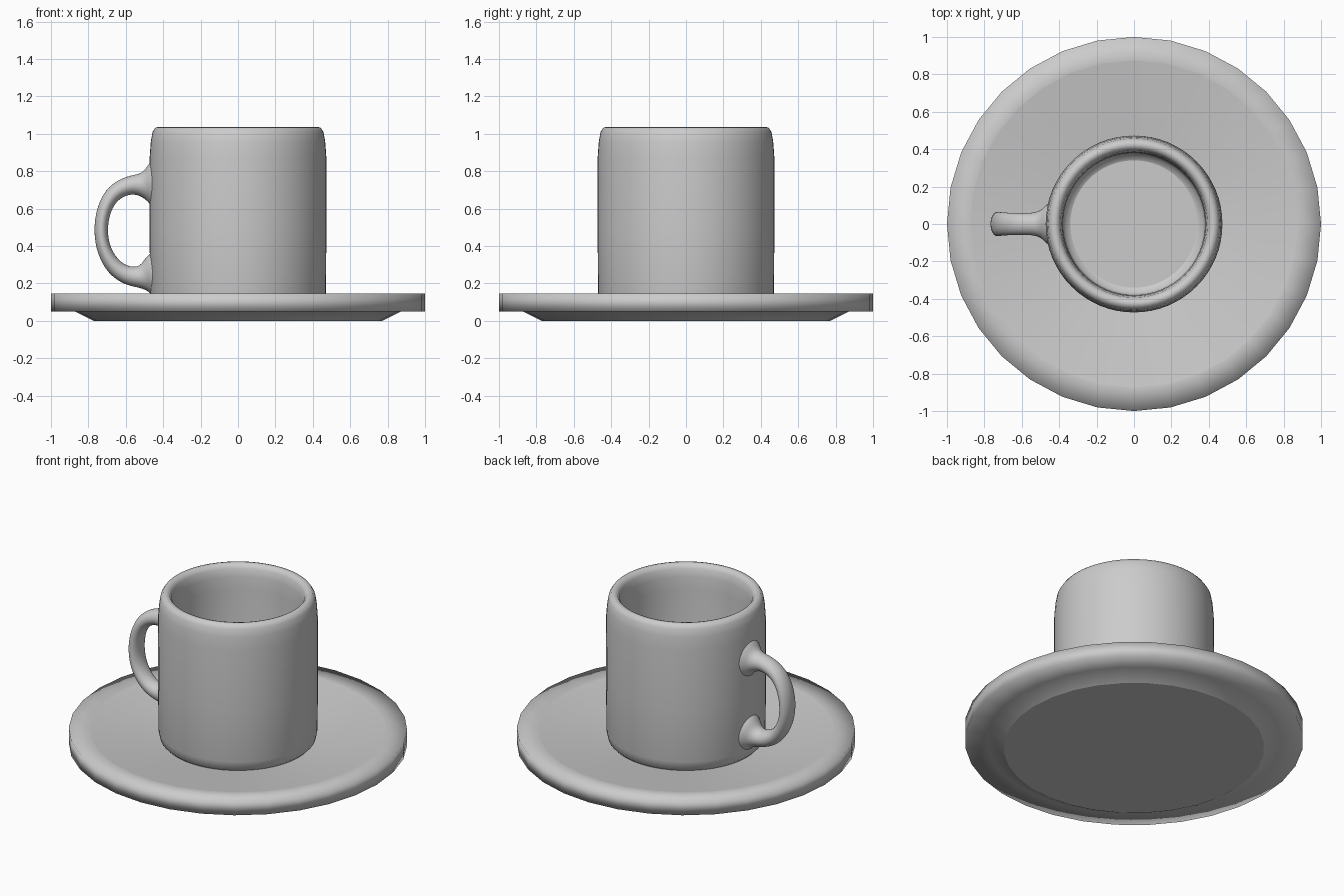
import bpy, bmesh
from math import cos, sin, pi, atan2

if "Cube" in bpy.data.objects:
    bpy.data.objects.remove(bpy.data.objects["Cube"])


def finish(bm, name):
    bmesh.ops.recalc_face_normals(bm, faces=bm.faces)
    for f in bm.faces:
        f.smooth = True
    me = bpy.data.meshes.new(name)
    bm.to_mesh(me)
    bm.free()
    ob = bpy.data.objects.new(name, me)
    bpy.context.collection.objects.link(ob)
    return ob


def skin(bm, rings, capped=True):
    """Bridge a list of vertex rings with quads and cap both ends."""
    n = len(rings[0])
    for a, b in zip(rings, rings[1:]):
        for i in range(n):
            j = (i + 1) % n
            bm.faces.new((a[i], a[j], b[j], b[i]))
    if capped:
        bm.faces.new(rings[0])
        bm.faces.new(rings[-1])


def lathe(name, profile, sides, sharp=()):
    """Revolve (radius, z) points; rings listed in sharp get hard edges."""
    bm = bmesh.new()
    rings = [[bm.verts.new((r * cos(2 * pi * i / sides), r * sin(2 * pi * i / sides), z))
              for i in range(sides)] for r, z in profile]
    skin(bm, rings)
    for k in sharp:
        for i in range(sides):
            bm.edges.get((rings[k][i], rings[k][(i + 1) % sides])).smooth = False
    return finish(bm, name)


# Saucer: 32-sided, with foot, thick rim and shallow dished top
lathe("saucer", [(0.77, 0), (0.87, 0.05), (1, 0.05), (1, 0.147),
                 (0.875, 0.142), (0.43, 0.08)], 32, sharp=(0, 4, 5))

# Cup: hollow wall with rounded lip and base
lathe("cup", [(0.40, 0.065), (0.435, 0.075), (0.46, 0.10), (0.47, 0.15),
              (0.473, 0.5), (0.472, 0.88), (0.466, 0.96), (0.457, 1.01),
              (0.442, 1.033), (0.425, 1.037), (0.408, 1.033), (0.393, 1.01),
              (0.385, 0.96), (0.38, 0.88), (0.38, 0.22), (0.37, 0.175),
              (0.34, 0.16)], 64, sharp=(0, 16))

# Handle: oval sections (x, z, half thickness, half width) flaring into the cup
path = [(-0.43, 0.73, 0.14, 0.13), (-0.465, 0.73, 0.125, 0.11),
        (-0.49, 0.727, 0.085, 0.08), (-0.525, 0.727, 0.058, 0.063),
        (-0.58, 0.728, 0.051, 0.058), (-0.665, 0.692, 0.046, 0.06),
        (-0.72, 0.60, 0.039, 0.065), (-0.737, 0.48, 0.037, 0.067),
        (-0.718, 0.37, 0.039, 0.065), (-0.66, 0.278, 0.046, 0.06),
        (-0.585, 0.238, 0.052, 0.058), (-0.525, 0.235, 0.058, 0.063),
        (-0.49, 0.24, 0.085, 0.08), (-0.465, 0.245, 0.12, 0.11),
        (-0.43, 0.245, 0.13, 0.13)]
bm = bmesh.new()
rings = []
for k, (x, z, h, w) in enumerate(path):
    p, q = path[max(k - 1, 0)], path[min(k + 1, len(path) - 1)]
    t = atan2(q[1] - p[1], q[0] - p[0])
    rings.append([bm.verts.new((x - sin(t) * h * cos(a), w * sin(a), z + cos(t) * h * cos(a)))
                  for a in (2 * pi * i / 16 for i in range(16))])
skin(bm, rings)
handle = finish(bm, "handle")
sub = handle.modifiers.new("smooth", "SUBSURF")
sub.levels = sub.render_levels = 2
